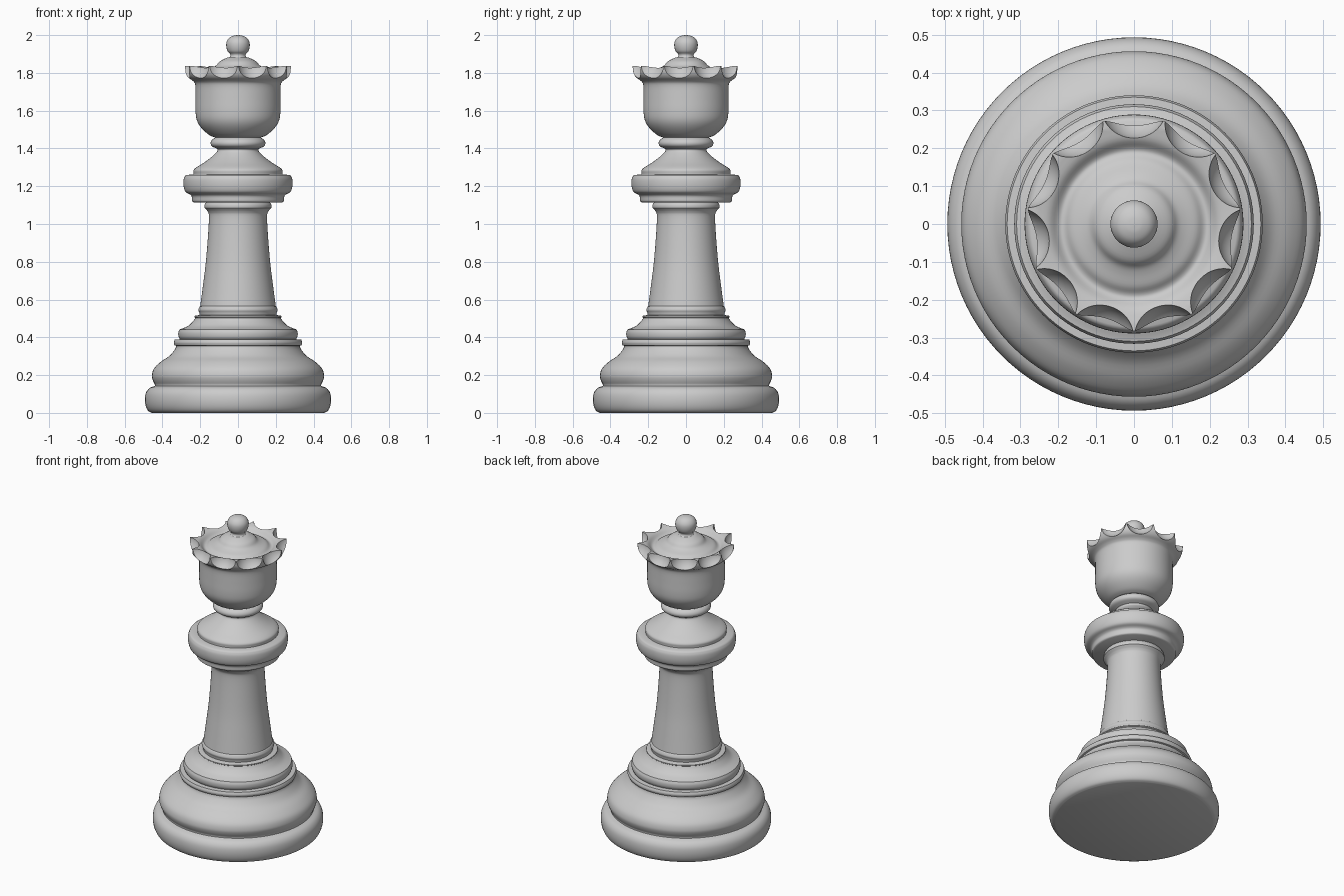
import bpy, bmesh
from math import pi, cos, sin, radians
from mathutils import Vector, Matrix


def smooth_curve(pts, steps=4):
    """Catmull-Rom samples through a few (radius, height) points."""
    if len(pts) < 3:
        return list(pts)
    p = [Vector(q) for q in pts]
    p = [2 * p[0] - p[1]] + p + [2 * p[-1] - p[-2]]
    out = []
    for a, b, c, d in zip(p, p[1:], p[2:], p[3:]):
        for i in range(steps):
            t = i / steps
            out.append(0.5 * (2 * b + (c - a) * t + (2 * a - 5 * b + 4 * c - d) * t**2
                              + (3 * b - a - 3 * c + d) * t**3))
    return [tuple(v) for v in out] + [pts[-1]]


def finish(ob):
    bpy.ops.object.select_all(action='DESELECT')
    ob.select_set(True)
    bpy.context.view_layer.objects.active = ob
    bpy.ops.object.shade_smooth_by_angle(angle=radians(35))


def new_object(name, bm):
    bmesh.ops.recalc_face_normals(bm, faces=bm.faces)
    me = bpy.data.meshes.new(name)
    bm.to_mesh(me)
    bm.free()
    ob = bpy.data.objects.new(name, me)
    bpy.context.collection.objects.link(ob)
    return ob


def lathe(name, sections, segs=96):
    """Turn smooth sections (sharp corners between them) into a closed solid."""
    prof = [(0, sections[0][0][1])]
    for s in sections:
        prof += smooth_curve(s)
    prof.append((0, sections[-1][-1][1]))
    bm = bmesh.new()
    vs = [bm.verts.new((max(r, 0), 0, z)) for r, z in prof]
    edges = [bm.edges.new(e) for e in zip(vs, vs[1:])]
    bmesh.ops.spin(bm, geom=vs + edges, cent=(0, 0, 0), axis=(0, 0, 1),
                   angle=2 * pi, steps=segs, use_merge=True)
    bmesh.ops.remove_doubles(bm, verts=bm.verts, dist=1e-5)
    ob = new_object(name, bm)
    finish(ob)
    return ob


# Stepped base
lathe("base", [
    [(0.455, 0), (0.475, 0.01), (0.488, 0.035), (0.493, 0.07), (0.488, 0.105),
     (0.47, 0.13), (0.44, 0.143)],
    [(0.44, 0.15), (0.452, 0.175), (0.456, 0.2), (0.445, 0.235), (0.41, 0.27),
     (0.365, 0.3), (0.335, 0.335), (0.327, 0.355)],
    [(0.336, 0.358), (0.34, 0.372), (0.335, 0.388)],
    [(0.308, 0.39), (0.315, 0.405), (0.316, 0.425), (0.31, 0.442)],
    [(0.305, 0.443), (0.265, 0.46), (0.238, 0.485), (0.226, 0.503)],
    [(0.23, 0.506), (0.228, 0.514), (0.205, 0.518)]])

# Tapered stem
lathe("stem", [
    [(0.2, 0.5), (0.205, 0.53), (0.21, 0.545), (0.204, 0.562)],
    [(0.2, 0.565), (0.186, 0.67), (0.17, 0.8), (0.158, 0.95), (0.154, 1.04),
     (0.16, 1.065), (0.172, 1.08)],
    [(0.177, 1.085), (0.177, 1.1), (0.17, 1.113)], [(0.16, 1.14)]])

# Collar with sloping shoulder and neck ring
lathe("collar", [
    [(0.235, 1.115), (0.243, 1.122), (0.245, 1.145), (0.255, 1.157),
     (0.278, 1.17), (0.288, 1.2), (0.288, 1.235), (0.28, 1.255)],
    [(0.272, 1.26), (0.235, 1.262)],
    [(0.235, 1.268), (0.235, 1.285), (0.22, 1.3), (0.18, 1.325),
     (0.14, 1.355), (0.11, 1.385), (0.11, 1.398)],
    [(0.115, 1.4), (0.138, 1.412), (0.145, 1.428), (0.138, 1.445), (0.12, 1.458)],
    [(0.1, 1.48)]])

# Cup with flared rim and domed top
crown = lathe("crown", [
    [(0.122, 1.458), (0.155, 1.473), (0.195, 1.51), (0.218, 1.55), (0.225, 1.6),
     (0.225, 1.67), (0.226, 1.735), (0.238, 1.757), (0.263, 1.775),
     (0.278, 1.8), (0.283, 1.836)],
    [(0.262, 1.836), (0.225, 1.826), (0.2, 1.805), (0.185, 1.804), (0.165, 1.818),
     (0.135, 1.829), (0.115, 1.84), (0.095, 1.862), (0.055, 1.882)]])

# Eleven round scoops cut from the rim
bm = bmesh.new()
for i in range(11):
    a = radians(90 + i * 360 / 11)
    bmesh.ops.create_uvsphere(bm, u_segments=48, v_segments=32, radius=0.0875,
                              matrix=Matrix.Translation((0.313 * cos(a), 0.313 * sin(a), 1.842)))
cutter = new_object("scoop_cutter", bm)
cutter.hide_render = True
mod = crown.modifiers.new("scoops", 'BOOLEAN')
mod.operation = 'DIFFERENCE'
mod.solver = 'EXACT'
mod.object = cutter
bpy.context.view_layer.objects.active = crown
bpy.ops.object.modifier_apply(modifier=mod.name)
bpy.data.objects.remove(cutter)
finish(crown)

# Ball finial on a short neck
lathe("finial", [
    [(0.055, 1.875), (0.042, 1.887), (0.042, 1.9), (0.055, 1.915), (0.062, 1.94),
     (0.06, 1.965), (0.046, 1.986), (0.024, 1.997), (0.004, 2.0)]], 48)
